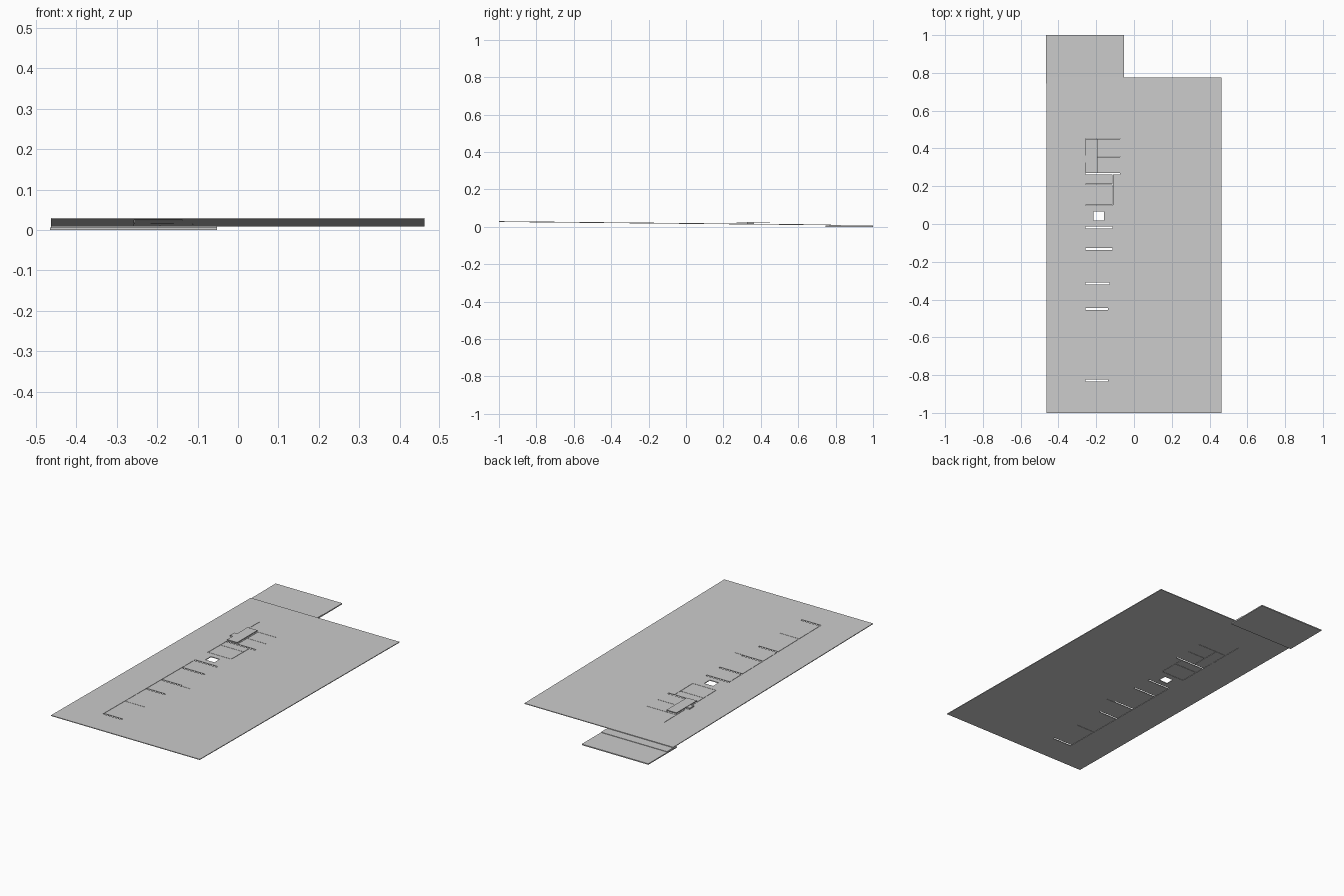
import bpy, bmesh

if "Cube" in bpy.data.objects:
    bpy.data.objects.remove(bpy.data.objects["Cube"])


def top_z(y):
    # gentle fall of the paved slab from front to back
    return 0.030 + (y + 1.0) * (0.0122 - 0.030) / 1.775


def add_mesh(name, bm):
    bmesh.ops.recalc_face_normals(bm, faces=bm.faces)
    mesh = bpy.data.meshes.new(name)
    bm.to_mesh(mesh)
    bm.free()
    obj = bpy.data.objects.new(name, mesh)
    bpy.context.collection.objects.link(obj)
    return obj


def box(name, x0, x1, y0, y1, z0, z1):
    bm = bmesh.new()
    bmesh.ops.create_cube(bm, size=1)
    for v in bm.verts:
        v.co.x = x1 if v.co.x > 0 else x0
        v.co.y = y1 if v.co.y > 0 else y0
        v.co.z = z1 if v.co.z > 0 else z0
    return add_mesh(name, bm)


def across(y, x1, width, x0=-0.258):
    return (x0, x1, y - width / 2, y + width / 2)


def along(x, y0, y1, width=0.002):
    return (x - width / 2, x + width / 2, y0, y1)


# openings in the slab: square shaft, wide slots, fine joints
holes = [(-0.215, -0.160, 0.018, 0.066)]
for y, x1 in [(0.266, -0.075), (-0.018, -0.115), (-0.132, -0.115),
              (-0.314, -0.130), (-0.449, -0.138), (-0.828, -0.138)]:
    holes.append(across(y, x1, 0.010))
for y, x1, x0 in [(0.452, -0.075, -0.258), (0.357, -0.075, -0.192),
                  (0.210, -0.113, -0.258), (0.100, -0.113, -0.258),
                  (-0.320, -0.075, -0.130), (-0.638, -0.135, -0.258)]:
    holes.append(across(y, x1, 0.002, x0))
holes += [along(-0.257, -0.83, -0.018), along(-0.257, 0.100, 0.560),
          along(-0.193, 0.271, 0.452), along(-0.112, 0.100, 0.261)]

# sloping slab: grid of panels with the openings left out
X0, X1, Y0, Y1 = -0.463, 0.462, -1.0, 0.775
xs = sorted({round(v, 4) for h in holes for v in h[:2]} | {X0, X1})
ys = sorted({round(v, 4) for h in holes for v in h[2:]} | {Y0, Y1})
bm = bmesh.new()
grid = [[bm.verts.new((x, y, top_z(y))) for y in ys] for x in xs]
for i in range(len(xs) - 1):
    for j in range(len(ys) - 1):
        cx, cy = (xs[i] + xs[i + 1]) / 2, (ys[j] + ys[j + 1]) / 2
        if any(a < cx < b and c < cy < d for a, b, c, d in holes):
            continue
        bm.faces.new((grid[i][j], grid[i + 1][j], grid[i + 1][j + 1], grid[i][j + 1]))
loose = [v for v in bm.verts if not v.link_faces]
bmesh.ops.delete(bm, geom=loose, context='VERTS')
slab = add_mesh("sloping_slab", bm)
solid = slab.modifiers.new("thickness", 'SOLIDIFY')
solid.thickness = 0.004
solid.offset = -1

# lower terrace behind the step
box("lower_terrace", -0.466, -0.052, 0.745, 1.0, 0.0, 0.006)
box("terrace_step", -0.463, -0.052, 0.772, 0.830, 0.004, 0.0085)

# raised landing with its side support
box("raised_landing", -0.256, -0.194, 0.270, 0.450, 0.022, 0.026)
box("landing_support", -0.276, -0.256, 0.325, 0.362, 0.012, 0.024)
